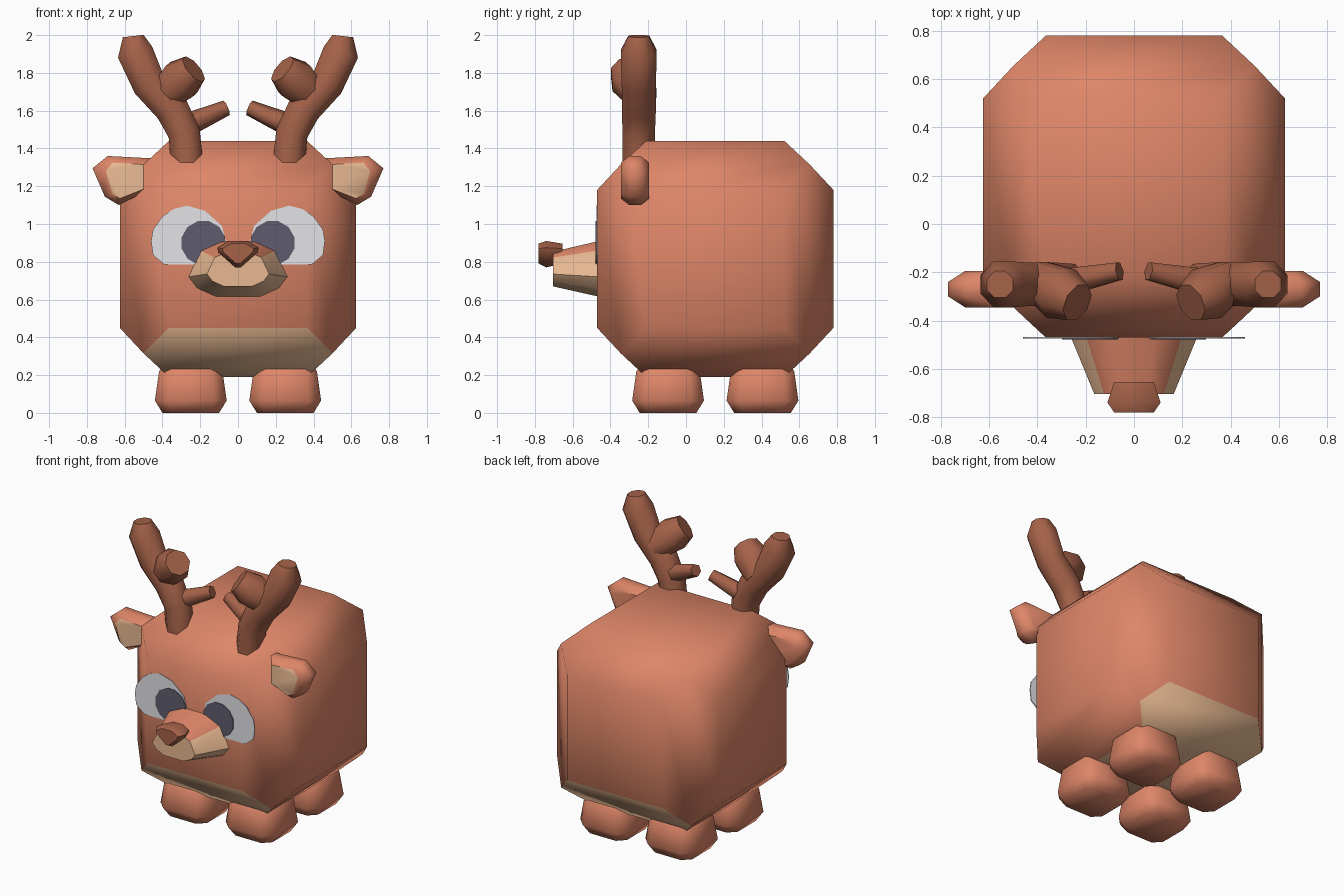
import bpy, bmesh, math
from mathutils import Vector

if "Cube" in bpy.data.objects:
    bpy.data.objects.remove(bpy.data.objects["Cube"])


def material(name, rgb):
    m = bpy.data.materials.new(name)
    lin = [((c / 255 + 0.055) / 1.055) ** 2.4 for c in rgb]
    m.diffuse_color = (*lin, 1)
    m.use_nodes = True
    m.node_tree.nodes["Principled BSDF"].inputs["Base Color"].default_value = m.diffuse_color
    return m


FUR = material("reddish brown fur", (222, 134, 104))
TAN = material("tan", (238, 190, 150))
HORN = material("dark brown", (165, 98, 73))
WHITE = material("eye white", (240, 240, 244))
DARK = material("dark slate", (94, 92, 110))


def finish(name, bm, mats, angle=180, rule=None):
    bmesh.ops.recalc_face_normals(bm, faces=bm.faces)
    if rule:
        for f in bm.faces:
            f.material_index = rule(f.normal, f.calc_center_median())
    me = bpy.data.meshes.new(name)
    bm.to_mesh(me)
    bm.free()
    for m in mats:
        me.materials.append(m)
    me.shade_smooth()
    if angle < 180:
        me.set_sharp_from_angle(angle=math.radians(angle))
    ob = bpy.data.objects.new(name, me)
    bpy.context.collection.objects.link(ob)
    return ob


def loft(rings):
    """Skin a list of equally long point rings and cap both ends."""
    bm = bmesh.new()
    vs = [[bm.verts.new(p) for p in r] for r in rings]
    n = len(vs[0])
    for a, b in zip(vs, vs[1:]):
        for i in range(n):
            j = (i + 1) % n
            bm.faces.new((a[i], a[j], b[j], b[i]))
    bm.faces.new(vs[0])
    bm.faces.new(vs[-1])
    return bm


def tube(path, sides=8):
    """Tube through (x, y, z, radius) points."""
    pts = [Vector(p[:3]) for p in path]
    rings = []
    for i, p in enumerate(pts):
        t = (pts[min(i + 1, len(pts) - 1)] - pts[max(i - 1, 0)]).normalized()
        u = Vector((0, 1, 0))
        u = (u - t * u.dot(t)).normalized()
        v = t.cross(u)
        r = path[i][3] / math.cos(math.pi / sides)
        angs = [2 * math.pi * (k + 0.5) / sides for k in range(sides)]
        rings.append([p + r * (math.cos(a) * u + math.sin(a) * v) for a in angs])
    return loft(rings)


def slab(outline, layers, centre=(0, 0)):
    """Outline in x, z lofted along y; layers are (y, scale about centre)."""
    cx, cz = centre
    return loft([[(cx + (x - cx) * s, y, cz + (z - cz) * s) for x, z in outline]
                 for y, s in layers])


def both(half):
    return half + [(-x, z) for x, z in reversed(half)]


# Body: cube with every face inset and pushed outward
CY, CZ = 0.155, 0.815
bm = bmesh.new()
bmesh.ops.create_cube(bm, size=1.0)
bmesh.ops.inset_individual(bm, faces=bm.faces[:], thickness=0.19, depth=0.125)
bmesh.ops.translate(bm, verts=bm.verts, vec=(0, CY, CZ))


def belly(n, c):
    low = c.z < 0.48 and abs(c.x) < 0.1
    return 1 if low else 0


finish("body", bm, [FUR, TAN], rule=belly)

# Muzzle: tapered, with fur on top
profile = both([(0.09, 0.91), (0.2, 0.86), (0.265, 0.72), (0.22, 0.66), (0.12, 0.615)])
bm = slab(profile, [(-0.46, 1.0), (-0.705, 0.62)], (0, 0.76))
finish("muzzle", bm, [TAN, FUR], 40, lambda n, c: 1 if n.z > 0.6 else 0)

# Nose
nose = both([(0.05, 0.91), (0.11, 0.875), (0.105, 0.85), (0.015, 0.77)])
finish("nose", slab(nose, [(-0.655, 0.75), (-0.74, 1.0), (-0.78, 0.75)], (0, 0.855)), [HORN], 50)

EYE = [(0.46, 0.91), (0.45, 0.97), (0.40, 1.04), (0.34, 1.08), (0.27, 1.097), (0.175, 1.07),
       (0.085, 0.99), (0.065, 0.91), (0.08, 0.84), (0.12, 0.785), (0.39, 0.785), (0.45, 0.835)]
PUPIL = [(0.183 + 0.119 * math.cos(a), 0.90 + 0.119 * math.sin(a))
         for a in (math.tau * (k + 0.5) / 12 for k in range(12))]
EAR = [(0.46, 1.35), (0.5, 1.35), (0.69, 1.36), (0.77, 1.295), (0.705, 1.145),
       (0.63, 1.10), (0.5, 1.165), (0.46, 1.18)]
EAR_IN = [(0.46, 1.31), (0.5, 1.315), (0.665, 1.325), (0.70, 1.28), (0.665, 1.16),
          (0.625, 1.135), (0.5, 1.185), (0.46, 1.20)]

for s, side in ((-1, "left"), (1, "right")):
    def flip(pts):
        return [(s * p[0], *p[1:]) for p in pts]

    # Eyes: thin flat plates
    finish(side + "_eye", slab(flip(EYE), [(-0.468, 1), (-0.474, 1)]), [WHITE], 30)
    finish(side + "_pupil", slab(flip(PUPIL), [(-0.473, 1), (-0.478, 1)]), [DARK], 30)

    # Ear: bevelled slab with tan front
    rings = [[(s * x, y, z) for x, z in o] for o, y in
             ((EAR_IN, -0.345), (EAR, -0.30), (EAR, -0.24), (EAR_IN, -0.195))]
    finish(side + "_ear", loft(rings), [FUR, TAN], 50, lambda n, c: 1 if n.y < -0.95 else 0)

    # Antler: main beam and two prongs
    beam = [(.27, -.25, 1.32, .085), (.285, -.25, 1.48, .085), (.35, -.25, 1.61, .09),
            (.47, -.25, 1.74, .09), (.545, -.25, 1.91, .095), (.555, -.25, 1.995, .055)]
    knob = [(.40, -.23, 1.67, .08), (.30, -.29, 1.765, .108), (.235, -.325, 1.82, .078)]
    twig = [(.28, -.24, 1.52, .055), (.06, -.195, 1.615, .036)]
    finish(side + "_antler_beam", tube(flip(beam)), [HORN], 60)
    finish(side + "_antler_upper_prong", tube(flip(knob)), [HORN], 60)
    finish(side + "_antler_lower_prong", tube(flip(twig), 6), [HORN], 65)

    # Feet: stacked square sections with cut corners
    for y, end in ((CY - 0.25, "front"), (CY + 0.25, "back")):
        rings = []
        for z, h in ((0, 0.15), (0.065, 0.19), (0.22, 0.168), (0.26, 0.14)):
            c = h * 0.66
            octagon = [(h, c), (c, h), (-c, h), (-h, c), (-h, -c), (-c, -h), (c, -h), (h, -c)]
            rings.append([(s * 0.25 + px, y + py, z) for px, py in octagon])
        finish(f"{end}_{side}_foot", loft(rings), [FUR], 60)
